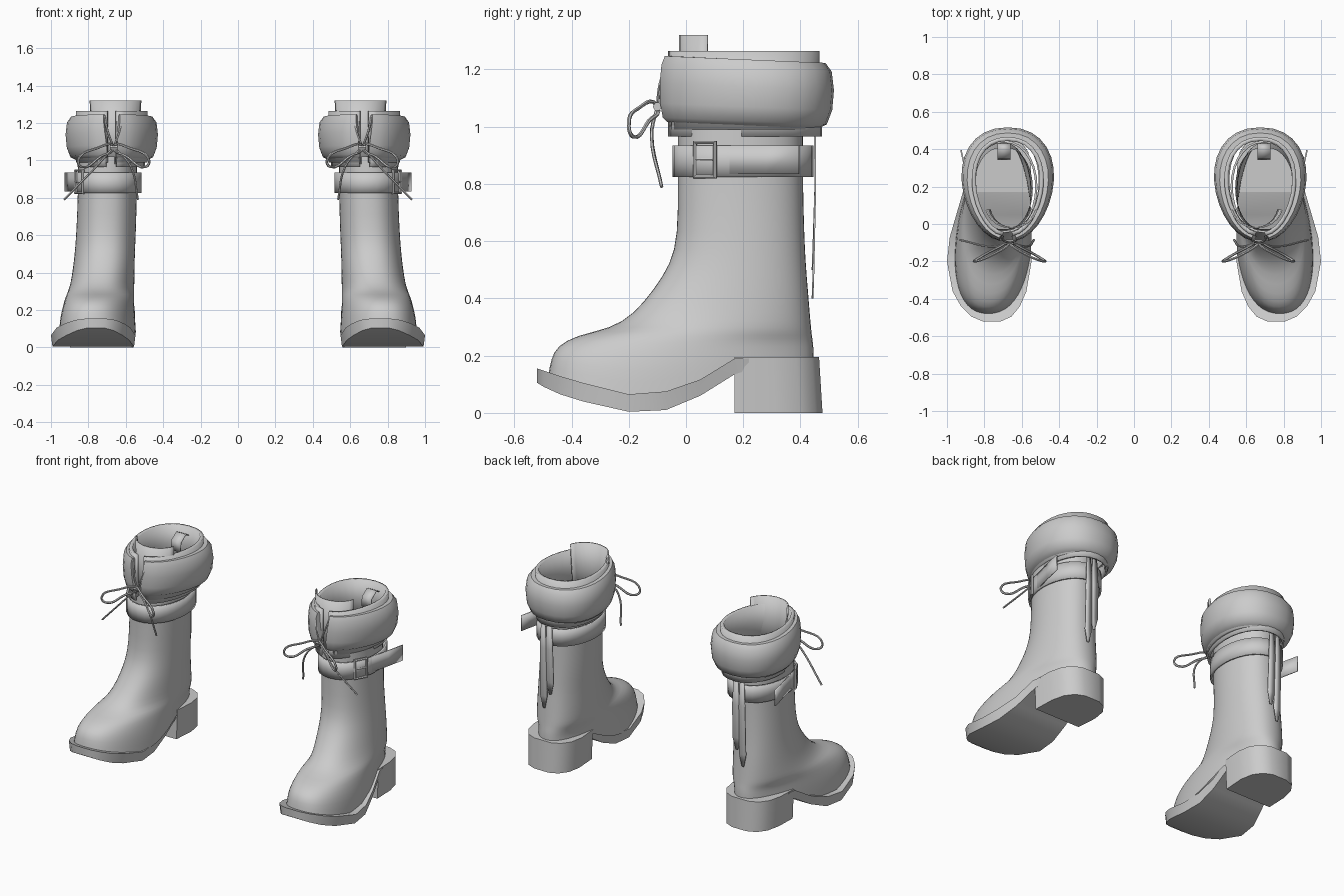
import bpy, bmesh, math
from mathutils import Vector

old = bpy.data.objects.get("Cube")
if old:
    bpy.data.objects.remove(old, do_unlink=True)

GREY = (0.6, 0.6, 0.6, 1)
mat = bpy.data.materials.new("plain grey")
mat.use_nodes = True
mat.diffuse_color = GREY
mat.node_tree.nodes["Principled BSDF"].inputs["Base Color"].default_value = GREY


def finish(ob, thick=0, subsurf=0, angle=40):
    """Shade, thicken and mirror a part so that it appears on both boots."""
    ob.data.materials.append(mat)
    bpy.ops.object.select_all(action='DESELECT')
    bpy.context.view_layer.objects.active = ob
    ob.select_set(True)
    if ob.type == 'CURVE':
        bpy.ops.object.convert(target='MESH')
        ob = bpy.context.object
    bpy.ops.object.shade_smooth_by_angle(angle=math.radians(angle))
    if thick:
        m = ob.modifiers.new("thickness", 'SOLIDIFY')
        m.thickness, m.offset = thick, 0
    if subsurf:
        ob.modifiers.new("rounding", 'SUBSURF').levels = subsurf
    ob.modifiers.new("pair", 'MIRROR').use_mirror_merge = False
    return ob


def loft(name, rings, closed=True, caps=False, **kw):
    """Skin a list of equal point rows."""
    bm = bmesh.new()
    rows = [[bm.verts.new(p) for p in r] for r in rings]
    n = len(rows[0])
    for a, b in zip(rows, rows[1:]):
        for i in range(n if closed else n - 1):
            j = (i + 1) % n
            bm.faces.new((a[i], a[j], b[j], b[i]))
    if caps:
        bm.faces.new(rows[0])
        bm.faces.new(rows[-1])
    bmesh.ops.recalc_face_normals(bm, faces=bm.faces[:])
    me = bpy.data.meshes.new(name)
    bm.to_mesh(me)
    bm.free()
    ob = bpy.data.objects.new(name, me)
    bpy.context.collection.objects.link(ob)
    return finish(ob, **kw)


def tube(name, pts, r, cyclic=False, smooth=True):
    """Round cord through a few points."""
    cu = bpy.data.curves.new(name, 'CURVE')
    cu.dimensions, cu.bevel_depth, cu.bevel_resolution = '3D', r, 1
    cu.resolution_u, cu.use_fill_caps = 5, True
    sp = cu.splines.new('BEZIER' if smooth else 'POLY')
    if smooth:
        sp.bezier_points.add(len(pts) - 1)
        for bp, p in zip(sp.bezier_points, pts):
            bp.co = p
            bp.handle_left_type = bp.handle_right_type = 'AUTO'
    else:
        sp.points.add(len(pts) - 1)
        for q, p in zip(sp.points, pts):
            q.co = (*p, 1)
    sp.use_cyclic_u = cyclic
    ob = bpy.data.objects.new(name, cu)
    bpy.context.collection.objects.link(ob)
    return finish(ob)


def egg(t, yf, yb, xl, xr, k=0.0, shift=0.0, power=0.9):
    """Point on an egg outline; t = 0 is the front, k > 0 narrows the front."""
    c, s = math.cos(t), math.sin(t)
    s = math.copysign(abs(s) ** power, s)
    return ((xl + xr) / 2 + (xr - xl) / 2 * s * (1 - k * c) + shift * c,
            (yf + yb) / 2 - (yb - yf) / 2 * c)


def sole_line(y):
    """Height of the seam between upper and sole."""
    pts = [(-.52, .155), (-.4, .115), (-.2, .065), (-.07, .075),
           (.06, .12), (.17, .19), (.6, .19)]
    for (a, za), (b, zb) in zip(pts, pts[1:]):
        if y <= b:
            return za + (zb - za) * max(0, (y - a) / (b - a))
    return .19


TAU = 2 * math.pi
N = 28
ANGLES = [TAU * i / N for i in range(N)]

# Boot upper: base height, share of sole curve, then outline
upper = [
    (1.02, 0, -.03, .41, .54, .855, 0, 0),
    (.80, 0, -.03, .41, .54, .857, 0, 0),
    (.62, 0, -.03, .415, .545, .865, 0, 0),
    (.52, 0, -.055, .42, .55, .872, 0, 0),
    (.43, 0, -.115, .428, .552, .882, .03, .005),
    (.345, 0, -.185, .435, .555, .895, .05, .015),
    (.295, 0, -.265, .44, .557, .91, .04, .025),
    (.272, 0, -.385, .443, .557, .92, 0, .03),
    (.20, .25, -.455, .447, .555, .93, -.1, .035),
    (.12, .5, -.475, .45, .55, .94, -.18, .035),
    (-.01, 1, -.485, .45, .545, .945, -.2, .035)]
rings = []
for z0, b, *shape in upper:
    row = []
    for t in ANGLES:
        x, y = egg(t, *shape, power=.85)
        row.append((x, y, z0 + b * sole_line(y)))
    rings.append(row)
loft("boot_upper", rings, subsurf=1, angle=60)

# Sole: slices from toe to heel, as y, inner x, outer x, bottom z
sole = [(-.52, .71, .81, .105), (-.495, .655, .87, .09), (-.44, .61, .925, .065),
        (-.36, .575, .97, .04), (-.2, .548, 1.0, .004), (-.07, .555, .985, .01),
        (.05, .562, .95, .06), (.17, .565, .915, .135), (.22, .565, .905, .15)]
loft("sole", [[(xl, y, sole_line(y)), (xr, y, sole_line(y)),
               (xr - .008, y, zb), (xl + .008, y, zb)] for y, xl, xr, zb in sole],
     caps=True, angle=35)

# Heel block with a rounded back
heel = [(.17, .56, .905), (.3, .55, .9), (.385, .565, .88), (.44, .605, .84),
        (.465, .66, .78)]
loft("heel", [[(xl, y, .195), (xr, y, .195), (xr - .008, y + .012 * (y > .2), 0),
               (xl + .008, y + .012 * (y > .2), 0)] for y, xl, xr in heel],
     caps=True, angle=50)


def band(name, shape, zs, gap=0.0, k=0.0, thick=.012):
    """Upright band round the leg, open at the front where gap > 0."""
    ts = [gap + (TAU - 2 * gap) * i / N for i in range(N + 1)] if gap else ANGLES
    return loft(name, [[(*egg(t, *shape, k), z) for t in ts] for z in zs],
                closed=not gap, thick=thick)


band("belt", (-.042, .44, .522, .87), (.825, .88, .935))
band("lining_edge", (-.06, .47, .505, .85), (.965, 1.05), gap=.15, k=.1)
band("inner_collar", (-.055, .455, .495, .855), (.99, 1.14, 1.265), gap=.13, k=.14,
     thick=.022)

# Padded cuff, split in a V at the front: inset and height of its section
section = [(.06, 1.235), (.03, 1.235), (.008, 1.205), (0, 1.14), (.006, 1.07),
           (.025, 1.02), (.055, 1.005), (.065, 1.1)]
rows = []
for i in range(N + 1):
    row = []
    for d, z in section:
        g = .1 + .6 * max(0, z - 1.06)
        t = g + (TAU - 2 * g) * i / N
        x, y = egg(t, -.095 + d * .5, .517 - d, .43 + d, .92 - d, .14)
        row.append((x, y, z + .012 * math.cos(t)))
    rows.append(row)
loft("padded_cuff", rows, caps=True, angle=50)

# Tongue standing behind the lacing
arc = [-1.3 + 2.6 * i / 12 for i in range(13)]
loft("tongue", [[(.655 + .14 * math.sin(a) * w, .11 - .13 * math.cos(a), z) for a in arc]
                for z, w in ((.98, .85), (1.15, .92), (1.32, 1))], closed=False, thick=.008)

# Pull tab inside the back
loft("pull_tab", [[(.66, y, z), (.73, y, z)] for y, z in
                  ((.43, 1.22), (.40, 1.235), (.35, 1.2), (.345, 1.14))],
     closed=False, thick=.006)

# Loose belt end and buckle on the outer side
loft("belt_end", [[(x, y, .835), (x, y, .935)] for x, y in
                  ((.84, .06), (.868, .15), (.9, .28), (.925, .395))],
     closed=False, thick=.008)
ba, bb = (.828, .032), (.868, .102)
tube("buckle_frame", [(*ba, .825), (*bb, .825), (*bb, .945), (*ba, .945)], .009,
     cyclic=True, smooth=False)
tube("buckle_pin", [(*ba, .885), (*bb, .885)], .006, smooth=False)

# Ribbons hanging down the back
for name, x, w, bottom in (("back_ribbon_short", .68, .025, .50),
                           ("back_ribbon_long", .725, .022, .40)):
    loft(name, [[(x - w * s, y, z), (x + w * s, y, z)] for y, z, s in
                ((.45, 1.0, .6), (.452, .8, 1), (.445, bottom + .08, 1.1),
                 (.442, bottom, .3))], closed=False, thick=.006)

# Laces: knot, two loops and two loose ends
KX, KY, KZ = .665, -.1, 1.07
tube("lace_knot", [(KX - .02, KY, KZ), (KX + .02, KY, KZ)], .016, smooth=False)
for side, word in ((1, "outer"), (-1, "inner")):
    tube("lace_loop_" + word,
         [(KX, KY, KZ), (KX + side * .09, -.165, 1.065), (KX + side * .19, -.2, 1.0),
          (KX + side * .17, -.185, .965), (KX + side * .07, -.13, 1.02)], .007, cyclic=True)
    tube("lace_end_" + word,
         [(KX, KY, KZ), (KX + side * .09, -.12, .97),
          (KX + (.265 if side > 0 else -.13), -.085, .79)], .006)
    tube("lace_crossing_" + word,
         [(KX, KY, KZ), (KX + side * .03, -.09, 1.15), (KX + side * .05, -.06, 1.24)], .006)
